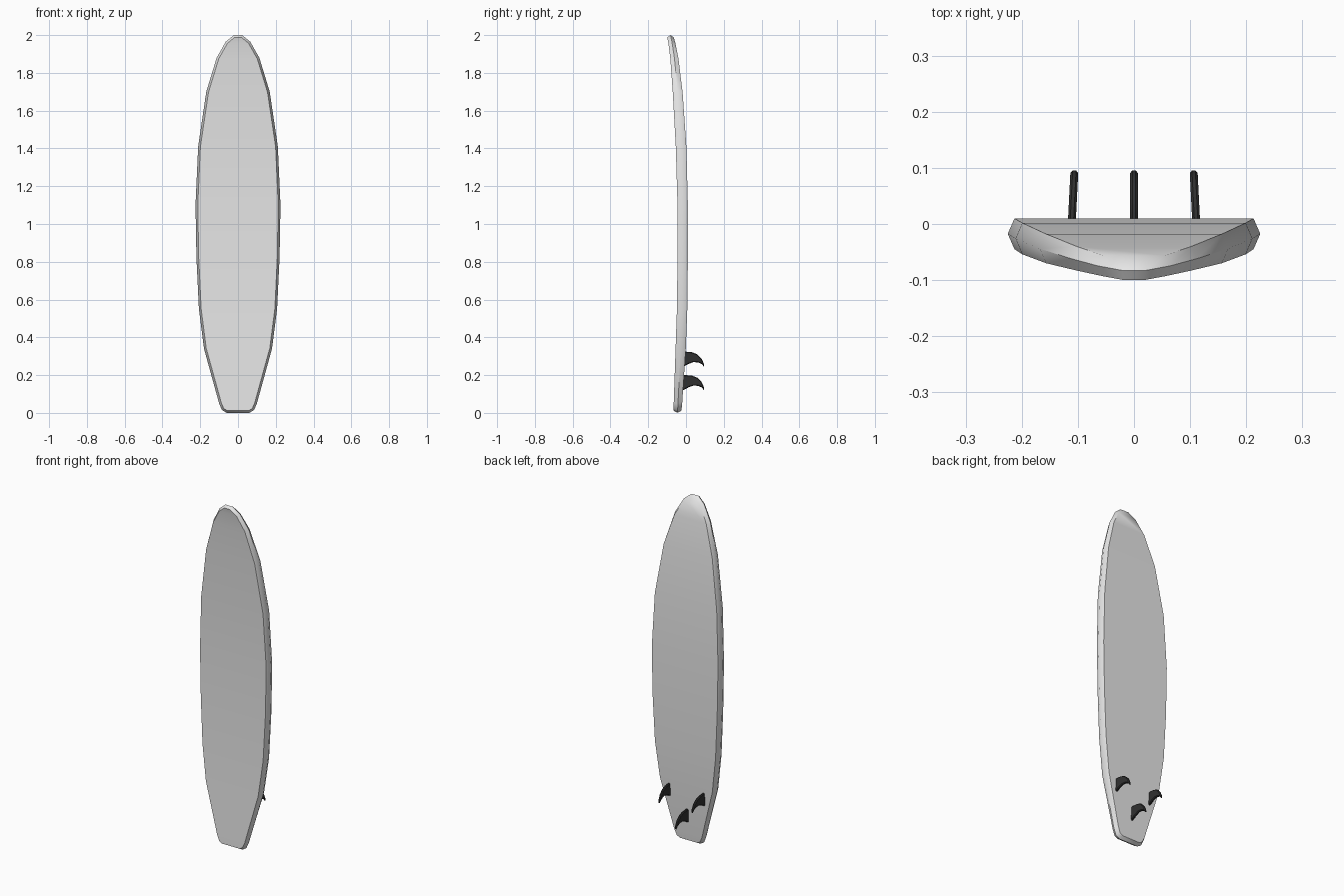
import bpy, bmesh, math
from mathutils import Vector

cube = bpy.data.objects.get("Cube")
if cube:
    bpy.data.objects.remove(cube, do_unlink=True)


def make_material(name, value, rough):
    mat = bpy.data.materials.new(name)
    colour = (value, value, value, 1)
    mat.use_nodes = True
    mat.diffuse_color = colour
    bsdf = mat.node_tree.nodes["Principled BSDF"]
    bsdf.inputs["Base Color"].default_value = colour
    bsdf.inputs["Roughness"].default_value = rough
    return mat


def make_object(name, bm, mat, angle):
    bmesh.ops.recalc_face_normals(bm, faces=bm.faces)
    mesh = bpy.data.meshes.new(name)
    bm.to_mesh(mesh)
    bm.free()
    mesh.materials.append(mat)
    obj = bpy.data.objects.new(name, mesh)
    bpy.context.collection.objects.link(obj)
    bpy.ops.object.select_all(action="DESELECT")
    obj.select_set(True)
    bpy.context.view_layer.objects.active = obj
    bpy.ops.object.shade_smooth_by_angle(angle=math.radians(angle))
    return obj


board_white = make_material("board light grey", 0.8, 0.5)
fin_black = make_material("fin black", 0.03, 0.5)

# Board stations, tail to nose: half width, height, front y, back y
STATIONS = [
    (0.06, 0.0, -0.066, -0.024), (0.085, 0.015, -0.066, -0.023),
    (0.1, 0.05, -0.065, -0.02), (0.18, 0.34, -0.055, -0.001),
    (0.207, 0.55, -0.048, 0.007), (0.22, 0.82, -0.045, 0.01),
    (0.225, 1.1, -0.045, 0.01), (0.211, 1.41, -0.054, 0.002),
    (0.168, 1.7, -0.07, -0.018), (0.113, 1.88, -0.083, -0.04),
    (0.065, 1.965, -0.093, -0.056), (0.022, 2.0, -0.1, -0.065),
]
RAIL = 0.012


def board():
    bm = bmesh.new()
    outline = [Vector((s[0], s[1])) for s in STATIONS]
    mirror = lambda p: Vector((-p.x, p.y))
    path = [mirror(outline[0])] + outline + [mirror(outline[-1])]
    rows = []
    for i, (w, z, front, back) in enumerate(STATIONS):
        # Inward rail offset, mitred between the neighbouring segments
        n1, n2 = [Vector((-d.y, d.x)).normalized()
                  for d in (path[i + 1] - path[i], path[i + 2] - path[i + 1])]
        inner = path[i + 1] + (n1 + n2) * RAIL / (1 + n1.dot(n2))
        ring = [(inner.x, back, inner.y), (w, (front + back) / 2, z),
                (inner.x, front, inner.y)]
        right = [bm.verts.new(p) for p in ring]
        left = [bm.verts.new((-x, y, h)) for x, y, h in ring]
        rows.append(right + left[::-1])
    for a, b in zip(rows, rows[1:]):
        for k in range(6):
            j = (k + 1) % 6
            bm.faces.new((a[k], a[j], b[j], b[k]))
    # Rounded tail and nose ends
    for r in (rows[0], rows[-1]):
        bm.faces.new((r[0], r[1], r[4], r[5]))
        bm.faces.new((r[1], r[2], r[3], r[4]))
    return make_object("board", bm, board_white, 50)


# Swept fin outline: distance behind the board, height above the fin tip
FIN = [(-0.02, 0.083), (0.03, 0.08), (0.06, 0.068), (0.082, 0.046),
       (0.094, 0.02), (0.096, 0.0), (0.085, 0.016), (0.065, 0.025),
       (0.04, 0.027), (0.015, 0.018), (-0.02, 0.0)]


def fin(name, x, z, cant):
    bm = bmesh.new()
    sides = [[bm.verts.new((x + t - cant * py, py, z + pz)) for py, pz in FIN]
             for t in (-0.007, 0.007)]
    bm.faces.new(sides[0])
    bm.faces.new(sides[1])
    for k in range(len(FIN)):
        j = (k + 1) % len(FIN)
        bm.faces.new((sides[0][k], sides[0][j], sides[1][j], sides[1][k]))
    obj = make_object(name, bm, fin_black, 40)
    bevel = obj.modifiers.new("edge", "BEVEL")
    bevel.width = 0.004
    bevel.segments = 1
    bevel.limit_method = "ANGLE"
    bevel.angle_limit = math.radians(60)
    return obj


board()
fin("centre_fin", 0, 0.118, 0)
fin("left_fin", 0.111, 0.242, 0.05)
fin("right_fin", -0.111, 0.242, -0.05)
